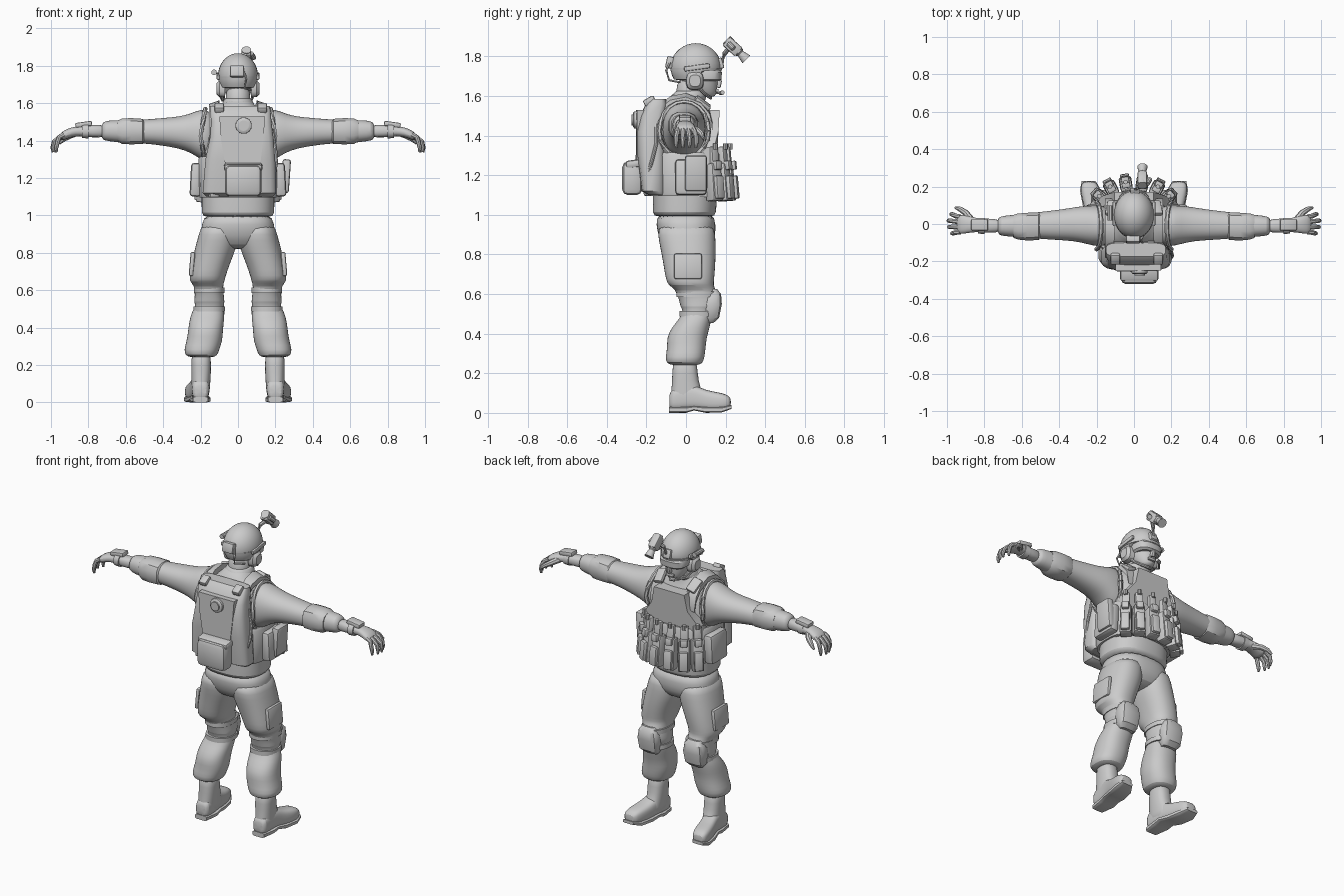
import bpy, bmesh, math
from mathutils import Vector, Matrix, Euler

grey = bpy.data.materials.new("plain grey")
grey.diffuse_color = (0.6, 0.6, 0.6, 1)


def finish(name, bm, mirror=False, subsurf=0, angle=35):
    bmesh.ops.recalc_face_normals(bm, faces=bm.faces)
    me = bpy.data.meshes.new(name)
    bm.to_mesh(me)
    bm.free()
    me.materials.append(grey)
    ob = bpy.data.objects.new(name, me)
    bpy.context.collection.objects.link(ob)
    bpy.ops.object.select_all(action='DESELECT')
    ob.select_set(True)
    bpy.context.view_layer.objects.active = ob
    bpy.ops.object.shade_smooth_by_angle(angle=math.radians(angle))
    if mirror:
        ob.modifiers.new("mirror", 'MIRROR').use_mirror_merge = False
    if subsurf:
        ob.modifiers.new("smooth", 'SUBSURF').levels = subsurf
        ob.modifiers["smooth"].render_levels = subsurf
    return ob


def skin(bm, loops):
    rows = [[bm.verts.new(p) for p in loop] for loop in loops]
    n = len(rows[0])
    for a, b in zip(rows, rows[1:]):
        for i in range(n):
            bm.faces.new((a[i], a[(i + 1) % n], b[(i + 1) % n], b[i]))
    bm.faces.new(rows[0])
    bm.faces.new(rows[-1])


def loft(name, axis, rings, n=20, power=2.0, mirror=False, subsurf=1):
    """Rings are (position, min_a, max_a, min_b, max_b) along an axis."""
    loops = []
    for p, a0, a1, b0, b1 in rings:
        loop = []
        for i in range(n):
            t = 2 * math.pi * (i + 0.5) / n
            c, s = math.cos(t), math.sin(t)
            a = (a0 + a1) / 2 + (a1 - a0) / 2 * math.copysign(abs(c) ** (2 / power), c)
            b = (b0 + b1) / 2 + (b1 - b0) / 2 * math.copysign(abs(s) ** (2 / power), s)
            loop.append({'x': (p, a, b), 'y': (a, p, b), 'z': (a, b, p)}[axis])
        loops.append(loop)
    bm = bmesh.new()
    skin(bm, loops)
    return finish(name, bm, mirror, subsurf)


def tube(name, pts, radii, n=10, mirror=False):
    pts = [Vector(p) for p in pts]
    loops = []
    for i, p in enumerate(pts):
        d = pts[min(i + 1, len(pts) - 1)] - pts[max(i - 1, 0)]
        side = d.cross(Vector((0.13, 0.3, 1)) if abs(d.normalized().z) < .9 else Vector((1, 0, 0))).normalized()
        up = side.cross(d).normalized()
        r = radii[i] if isinstance(radii, (list, tuple)) else radii
        loops.append([p + r * (side * math.cos(2 * math.pi * k / n) + up * math.sin(2 * math.pi * k / n))
                      for k in range(n)])
    bm = bmesh.new()
    skin(bm, loops)
    return finish(name, bm, mirror)


def box(name, c, size, rot=(0, 0, 0), bevel=0.01, mirror=False, taper=1.0):
    bm = bmesh.new()
    bmesh.ops.create_cube(bm, size=1)
    for v in bm.verts:
        k = taper if v.co.z > 0 else 1
        v.co = Vector((v.co.x * size[0] * k, v.co.y * size[1] * k, v.co.z * size[2]))
    bmesh.ops.bevel(bm, geom=bm.edges[:], offset=bevel, segments=2, affect='EDGES', profile=0.5)
    bm.transform(Matrix.Translation(c) @ Euler([math.radians(r) for r in rot]).to_matrix().to_4x4())
    return finish(name, bm, mirror)


def plate(name, outline, y0, y1, curve=0.0, bevel=0.012):
    """Outline in x, z extruded along y, bowed around the body."""
    bm = bmesh.new()
    f = bm.faces.new([bm.verts.new((x, y0, z)) for x, z in outline])
    new = bmesh.ops.extrude_face_region(bm, geom=[f])['geom']
    for v in new:
        if isinstance(v, bmesh.types.BMVert):
            v.co.y = y1
    bmesh.ops.bevel(bm, geom=[e for e in bm.edges if all(v.co.y == y1 for v in e.verts)],
                    offset=bevel, segments=2, affect='EDGES')
    for v in bm.verts:
        v.co.y -= curve * v.co.x ** 2
    return finish(name, bm)


# Torso, shirt hem and pelvis
loft("torso", 'z', [(0.99, -.185, .185, -.16, .145), (1.0, -.197, .197, -.17, .152), (1.1, -.195, .195, -.168, .16),
                    (1.25, -.2, .2, -.168, .155), (1.4, -.2, .2, -.16, .15), (1.49, -.185, .185, -.15, .125),
                    (1.55, -.14, .14, -.125, .095), (1.59, -.085, .085, -.085, .085),
                    (1.62, -.075, .075, -.07, .09)], 24, 2.5)
loft("pelvis", 'z', [(1.02, -.18, .18, -.15, .145), (.95, -.195, .195, -.152, .15), (.89, -.203, .203, -.14, .15),
                     (.84, -.16, .16, -.11, .12), (.82, -.09, .09, -.06, .07)], 24, 2.5)
loft("trouser_leg", 'z', [(.96, .01, .195, -.14, .14), (.9, .0, .21, -.145, .15), (.83, .005, .23, -.13, .152),
                          (.75, .04, .247, -.115, .15), (.67, .067, .262, -.103, .143), (.645, .072, .257, -.09, .14),
                          (.625, .08, .235, -.055, .15), (.57, .075, .23, -.035, .165), (.535, .07, .238, -.03, .155),
                          (.52, .077, .225, -.015, .14), (.48, .07, .25, -.03, .13), (.43, .075, .262, -.075, .12),
                          (.38, .08, .268, -.098, .105), (.33, .082, .275, -.095, .1), (.28, .1, .29, -.105, .095),
                          (.25, .11, .283, -.1, .085), (.24, .135, .25, -.07, .06)], 20, 2.3, True)

# Boots
loft("boot_shaft", 'z', [(.28, .145, .25, -.068, .055), (.2, .143, .25, -.07, .06), (.13, .145, .25, -.073, .07),
                         (.08, .15, .25, -.08, .1), (.03, .15, .25, -.08, .1)], 16, 2.5, True)
loft("boot_foot", 'y', [(-.085, .165, .235, .03, .09), (-.075, .155, .245, .008, .12), (.0, .15, .25, .012, .15),
                        (.05, .155, .257, .018, .14), (.1, .165, .27, .008, .115), (.16, .175, .285, .01, .105),
                        (.205, .19, .285, .015, .095), (.228, .205, .275, .03, .075)], 16, 3, True)
loft("boot_sole", 'y', [(-.085, .16, .24, .0, .03), (-.0, .147, .254, .0, .03), (.04, .15, .258, .012, .035),
                        (.1, .16, .275, .0, .03), (.18, .175, .29, .002, .03), (.23, .205, .28, .02, .04)],
     12, 5, True, 0)

# Knee pads with straps
loft("knee_pad", 'z', [(.455, .11, .205, .1, .14), (.48, .095, .225, .08, .168), (.55, .088, .23, .08, .182),
                       (.6, .098, .222, .09, .178), (.625, .12, .2, .1, .158)], 12, 3.5, True, 0)
for z, x0, x1, y0, y1 in ((.6, .072, .236, -.05, .165), (.5, .068, .24, -.035, .148)):
    loft("knee_strap", 'z', [(z - .014, x0, x1, y0, y1), (z + .014, x0, x1, y0, y1)], 20, 2.3, True, 0)
box("thigh_pocket", (.246, .01, .74), (.025, .14, .13), (0, -5, 0), .01, True)

# Arms, elbow cuffs and gloves
loft("sleeve", 'x', [(.12, -.12, .1, 1.27, 1.56), (.2, -.122, .1, 1.295, 1.572), (.25, -.108, .1, 1.335, 1.545),
                     (.32, -.092, .09, 1.358, 1.528), (.4, -.087, .077, 1.372, 1.522), (.5, -.08, .065, 1.385, 1.512),
                     (.6, -.073, .055, 1.385, 1.51), (.66, -.068, .048, 1.392, 1.51), (.715, -.063, .042, 1.4, 1.505),
                     (.73, -.05, .03, 1.41, 1.49)], 20, 2.2, True)
loft("elbow_pad", 'x', [(.5, -.075, .06, 1.39, 1.505), (.51, -.088, .065, 1.38, 1.518), (.57, -.09, .062, 1.378, 1.522),
                        (.62, -.085, .058, 1.38, 1.52), (.645, -.075, .05, 1.395, 1.508)], 12, 2.6, True, 0)
loft("glove_palm", 'x', [(.7, -.045, .025, 1.415, 1.487), (.78, -.05, .03, 1.415, 1.485), (.85, -.042, .032, 1.425, 1.478),
                         (.89, -.05, .045, 1.418, 1.472), (.925, -.055, .05, 1.405, 1.458),
                         (.95, -.05, .047, 1.398, 1.44)], 14, 2.4, True)
for i, tip in enumerate((.985, 1.0, .997, .98)):
    y = .038 - .027 * i
    tube("finger", [(.93, y, 1.432), (.955, y * 1.1 + .002, 1.418), (tip - .015, y * 1.25 + .004, 1.392),
                    (tip - .008, y * 1.25 + .004, 1.36), (tip - .01, y * 1.2 + .004, 1.338)],
         [.014, .0135, .0125, .011, .006], 8, True)
tube("thumb", [(.87, .02, 1.44), (.9, .06, 1.425), (.93, .08, 1.408), (.955, .088, 1.385)], [.02, .017, .014, .007], 8, True)
box("wrist_device", (.825, -.005, 1.487), (.09, .06, .026), (0, 8, 0), .007, True)
loft("wrist_strap", 'x', [(.8, -.054, .034, 1.411, 1.489), (.835, -.052, .034, 1.413, 1.487)], 16, 2.3, True, 0)

# Vest: side band, front and shoulder straps
loft("vest_band", 'z', [(1.095, -.205, .205, -.178, .172), (1.11, -.21, .21, -.182, .177), (1.3, -.213, .213, -.18, .172),
                        (1.315, -.206, .206, -.172, .165)], 28, 2.7, False, 0)
plate("vest_front", [(-.19, 1.09), (.19, 1.09), (.19, 1.34), (.125, 1.43), (.105, 1.53),
                     (-.105, 1.53), (-.125, 1.43), (-.19, 1.34)], .1, .182, 1.1)
for s in (-1, 1):
    bm = bmesh.new()
    path = [(.135, 1.47), (.12, 1.53), (.075, 1.585), (.0, 1.615), (-.08, 1.6), (-.16, 1.53), (-.18, 1.45)]
    skin(bm, [[(s * (.085 + .005 * k), y, z - .035), (s * (.085 + .005 * k), y, z),
               (s * .155, y, z - .02), (s * .155, y, z - .05)] for k, (y, z) in enumerate(path)])
    finish("shoulder_strap", bm, angle=50)
box("strap_pad", (.118, .085, 1.565), (.06, .09, .025), (-38, 14, 0), .008, True)
tube("armhole_trim", [(.2 - .025 * abs(math.sin(t)), -.01 + .125 * math.cos(t), 1.425 + .145 * math.sin(t))
                      for t in [2 * math.pi * k / 20 for k in range(21)]], .012, 6, True)
loft("collar", 'z', [(1.56, -.1, .1, -.09, .1), (1.6, -.085, .085, -.075, .105), (1.625, -.074, .074, -.055, .105),
                     (1.63, -.06, .06, -.04, .09)], 20)

# Front magazine pouches, laid out around the vest
for k in range(6):
    a = math.radians(-62.5 + 25 * k)
    x, y = .2 * math.sin(a) * 1.0, .2 * math.cos(a) ** .6 + .015
    deg = -math.degrees(a) * .75
    out = Vector((math.sin(a * .75), math.cos(a * .75), 0))
    c = Vector((x, y, 0))
    box("pouch", c + Vector((0, 0, 1.165)), (.068, .062, .19), (5, 0, deg), .008, taper=.92)
    box("magazine", c + Vector((0, 0, 1.28)), (.045, .03, .13), (5, 0, deg), .006)
    box("pouch_flap", c + out * .022 + Vector((0, 0, 1.25)), (.042, .04, .045), (5, 0, deg), .006)
    box("pouch_front", c + out * .038 + Vector((0, 0, 1.14)), (.05, .028, .115), (5, 0, deg), .006)
    tube("pouch_pull", [c + out * .012 + Vector((0, 0, 1.33)), c + out * .012 + Vector((0, 0, 1.36))], .012, 8)

# Side pouches and radio
box("side_pouch", (.225, .025, 1.19), (.06, .16, .18), (0, -3, 0), .018, True)
box("utility_pouch", (.255, .05, 1.21), (.045, .11, .18), (0, 4, 0), .012)
box("radio", (-.13, -.185, 1.18), (.055, .05, .17), (0, 0, 15), .01)
tube("radio_antenna", [(-.135, -.19, 1.25), (-.14, -.19, 1.29)], .008, 8)
tube("drink_hose", [(.17, -.19, 1.14), (.185, -.2, 1.18), (.205, -.17, 1.28), (.2, -.15, 1.36), (.18, -.15, 1.46)], .009, 8)

# Backpack with lower pouch and round cap
loft("backpack", 'z', [(1.1, -.17, .185, -.19, -.1), (1.12, -.19, .205, -.225, -.1), (1.3, -.175, .2, -.248, -.1),
                       (1.42, -.15, .19, -.25, -.1), (1.5, -.145, .18, -.232, -.1), (1.56, -.15, .175, -.205, -.09),
                       (1.585, -.15, .17, -.175, -.1)], 20, 4, False, 0)
plate("pack_panel", [(-.07, 1.28), (-.09, 1.4), (-.1, 1.53), (.145, 1.53), (.135, 1.4), (.12, 1.28)], -.2, -.256, -.4)
box("pack_pouch", (.028, -.272, 1.185), (.195, .1, .17), (0, 0, 0), .028)
box("pack_pouch_lid", (.028, -.262, 1.258), (.205, .085, .04), (8, 0, 0), .014)
tube("pack_cap", [(.03, -.23, 1.48), (.03, -.262, 1.48), (.03, -.268, 1.48)], [.045, .043, .034], 20)
tube("pack_cap_centre", [(.03, -.25, 1.48), (.03, -.276, 1.48)], .028, 20)
for x in (-.1, .13):
    box("pack_clip", (x, -.185, 1.575), (.05, .06, .035), (30, 0, 0), .008)

# Neck, head and face
loft("neck", 'z', [(1.56, -.07, .07, -.06, .08), (1.62, -.066, .066, -.05, .08), (1.7, -.066, .066, -.045, .09)], 16)
loft("head", 'z', [(1.595, -.03, .03, .08, .14), (1.605, -.045, .045, .05, .152), (1.64, -.066, .066, .0, .16),
                   (1.68, -.077, .077, -.04, .162), (1.73, -.082, .082, -.05, .165), (1.78, -.07, .07, -.03, .14)], 20)
box("nose", (0, .165, 1.665), (.026, .035, .045), (-20, 0, 0), .008, taper=.6)
box("mouth", (0, .157, 1.628), (.05, .016, .018), (0, 0, 0), .005)
loft("goggles", 'z', [(1.675, -.07, .07, .03, .168), (1.685, -.083, .083, .02, .18), (1.72, -.086, .086, .02, .182),
                      (1.735, -.08, .08, .02, .172)], 20, 2.8, False, 0)

# Helmet, lower at the back than the brow
bm = bmesh.new()
bmesh.ops.create_uvsphere(bm, u_segments=28, v_segments=18, radius=1)
bm.transform(Matrix.Translation((0, .05, 1.745)) @ Matrix.Diagonal((.107, .128, .122, 1)))
for v in bm.verts:
    floor = 1.732 if v.co.y > .1 else 1.732 - min(.05, (.1 - v.co.y) * .7)
    v.co.z = max(v.co.z, floor)
finish("helmet", bm)
loft("helmet_rim", 'z', [(1.728, -.108, .108, -.078, .18), (1.742, -.11, .11, -.08, .184)], 28, 2, False, 0)
box("helmet_rail", (.106, .055, 1.745), (.016, .13, .024), (8, 0, 0), .005, True)
loft("ear_cup", 'x', [(.07, .0, .09, 1.63, 1.725), (.1, .003, .087, 1.633, 1.722), (.115, .018, .073, 1.648, 1.707)],
     14, 3, True, 0)
box("rear_battery", (-.005, -.083, 1.77), (.075, .035, .06), (-12, 0, 0), .007)
tube("battery_cable", [(.03, -.08, 1.77), (.045, -.1, 1.73), (.035, -.085, 1.68), (.07, -.03, 1.67)], .006, 6)
tube("helmet_light", [(-.128, .02, 1.765), (-.128, .1, 1.765)], .015, 10)
tube("chin_strap", [(.09, .05, 1.66), (.07, .09, 1.615), (.03, .12, 1.593), (0, .125, 1.59)], .008, 6, True)
tube("mic_boom", [(-.1, .06, 1.65), (-.085, .12, 1.615), (-.04, .175, 1.615)], .006, 6)
tube("mic", [(-.045, .175, 1.615), (-.015, .185, 1.618)], .011, 8)

# Raised night vision scope
box("scope_mount", (.005, .172, 1.765), (.05, .03, .055), (18, 0, 0), .006)
tube("scope_arm", [(.01, .18, 1.77), (.02, .195, 1.815), (.045, .215, 1.84)], .012, 8)
box("scope_body", (.045, .235, 1.85), (.05, .085, .058), (-42, 0, 0), .008)
tube("scope_tube", [(.045, .205, 1.885), (.045, .27, 1.82), (.045, .275, 1.815), (.045, .305, 1.785)],
     [.026, .024, .018, .028], 14)
tube("scope_side_lens", [(.07, .215, 1.865), (.085, .24, 1.84)], .014, 10)
